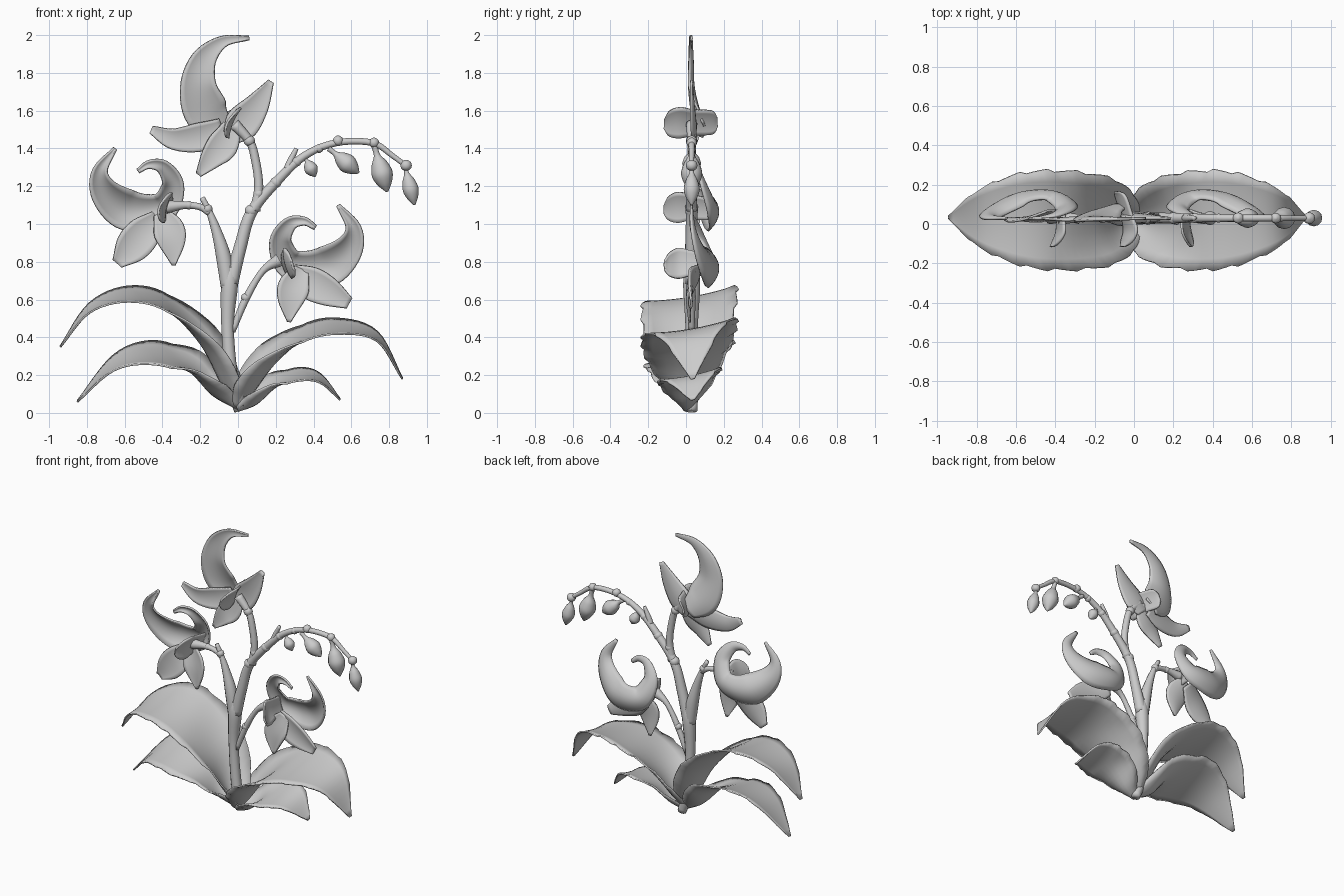
import bpy
import bmesh
import math
from mathutils import Vector

cube = bpy.data.objects.get("Cube")
if cube:
    bpy.data.objects.remove(cube, do_unlink=True)

GREY = (0.6, 0.6, 0.6, 1)
mat = bpy.data.materials.new("plain grey")
mat.use_nodes = True
mat.diffuse_color = GREY
mat.node_tree.nodes["Principled BSDF"].inputs["Base Color"].default_value = GREY
Y = Vector((0, 1, 0))
Z = Vector((0, 0, 1))


def smooth_path(points, steps):
    """Catmull-Rom path through (x, y, z, width) points: position, tangent, width."""
    pts = [Vector(p) for p in points]
    pts = [2 * pts[0] - pts[1]] + pts + [2 * pts[-1] - pts[-2]]
    out = []
    for i in range(1, len(pts) - 2):
        a, b, c, d = pts[i - 1:i + 3]
        for k in range(steps + (i == len(pts) - 3)):
            t = k / steps
            out.append((2 * b + (c - a) * t + (2 * a - 5 * b + 4 * c - d) * t * t
                        + (3 * b - a - 3 * c + d) * t ** 3) / 2)
    last = len(out) - 1
    return [(p.xyz, (out[min(i + 1, last)] - out[max(i - 1, 0)]).xyz.normalized(), max(p.w, 0.003))
            for i, p in enumerate(out)]


def skin(name, rows, closed):
    """Join rows of positions into a smooth surface, capped when closed."""
    bm = bmesh.new()
    grid = [[bm.verts.new(p) for p in row] for row in rows]
    n = len(rows[0])
    for r, s in zip(grid, grid[1:]):
        for j in range(n if closed else n - 1):
            k = (j + 1) % n
            bm.faces.new((r[j], r[k], s[k], s[j]))
    if closed:
        bm.faces.new(grid[0])
        bm.faces.new(grid[-1])
    bmesh.ops.recalc_face_normals(bm, faces=bm.faces)
    mesh = bpy.data.meshes.new(name)
    bm.to_mesh(mesh)
    bm.free()
    mesh.materials.append(mat)
    mesh.shade_smooth()
    obj = bpy.data.objects.new(name, mesh)
    bpy.context.collection.objects.link(obj)
    return obj


def thicken(obj, thickness):
    mod = obj.modifiers.new("thickness", "SOLIDIFY")
    mod.thickness = thickness
    mod.offset = 0


def stem(name, points, steps=5, sides=12):
    """Round stalk through (x, z, radius) points."""
    rows = []
    for p, t, r in smooth_path([(x, .03, z, r) for x, z, r in points], steps):
        u = t.cross(Y).normalized()
        rows.append([p + r * (math.cos(a) * u + math.sin(a) * Y)
                     for a in (math.tau * j / sides for j in range(sides))])
    skin(name, rows, True)


def petal(name, points, lift, side=None):
    """Petal cupped towards the front; lies in the xz plane when side is None."""
    rows = []
    for p, t, w in smooth_path(points, 6):
        across = side or t.cross(Y).normalized()
        normal = across.cross(t) if side else -Y
        rows.append([p + across * w * s + normal * lift * w * s * s
                     for s in (j / 4 for j in range(-4, 5))])
    thicken(skin(name, rows, False), .012)


def leaf(name, keel, tilt):
    """Arching leaf: clasps the stem at its base, flattens outwards, front edge lower."""
    path = smooth_path([(x, 0, z, w) for x, z, w in keel], 6)
    rows = []
    for i, (p, t, w) in enumerate(path):
        normal = Y.cross(t)
        if normal.z < 0:
            normal = -normal
        f = i / (len(path) - 1)
        lift = .08 + 1.15 * max(0, 1 - 2 * f) ** 1.2
        row = []
        for j in range(-4, 5):
            s = j / 4
            reach = w * (1 - .08 * (i % 4) / 4) if abs(j) == 4 else w
            row.append(p + Y * (reach * s + .035 * f) + normal * lift * w * s * s
                       + Z * tilt * w * s * min(1, 3 * f))
        rows.append(row)
    thicken(skin(name, rows, False), .01)


# Broad arching leaves
leaf("upper_right_side_leaf", [(0, .02, .03), (-.08, .14, .13), (-.2, .37, .23), (-.38, .56, .26),
                               (-.58, .61, .24), (-.78, .545, .15), (-.94, .35, .01)], .17)
leaf("lower_right_side_leaf", [(0, .02, .02), (-.14, .1, .14), (-.27, .24, .22), (-.45, .3, .24),
                               (-.65, .255, .16), (-.85, .06, .01)], .26)
leaf("upper_left_side_leaf", [(0, .02, .03), (.08, .11, .14), (.2, .27, .23), (.35, .4, .26),
                              (.53, .44, .24), (.73, .395, .15), (.87, .18, .01)], .17)
leaf("lower_left_side_leaf", [(0, .01, .02), (.1, .05, .1), (.21, .15, .16), (.32, .19, .17),
                              (.43, .175, .12), (.54, .07, .01)], .2)

# Stems and branches
stem("main_stem", [(.01, .01, .03), (-.03, .15, .035), (-.055, .45, .033), (-.045, .68, .045), (-.04, .78, .03)])
stem("sheath_branch", [(-.05, .66, .04), (-.075, .82, .04), (-.11, .95, .028), (-.15, 1.06, .018), (-.19, 1.14, .014)])
stem("arching_branch", [(-.04, .68, .04), (.01, .87, .034), (.07, 1.06, .03), (.2, 1.22, .026), (.35, 1.36, .021),
                        (.52, 1.43, .018), (.71, 1.43, .017), (.82, 1.36, .014), (.9, 1.3, .013)])
stem("top_flower_stalk", [(.09, 1.07, .028), (.11, 1.2, .024), (.09, 1.35, .023), (.06, 1.44, .023), (-.02, 1.53, .03)])
stem("right_flower_stalk", [(-.15, 1.06, .02), (-.2, 1.09, .018), (-.28, 1.1, .02), (-.38, 1.09, .035)])
stem("left_flower_stalk", [(-.03, .43, .016), (.04, .6, .02), (.13, .75, .018), (.22, .81, .035)])
stem("branch_stub", [(.26, 1.29, .02), (.28, 1.34, .017), (.31, 1.4, .011)])

# Knuckles along the stems
for x, z, r in [(.07, 1.07, .034), (.2, 1.22, .03), (.31, 1.33, .026), (.43, 1.4, .023), (.53, 1.44, .028),
                (.72, 1.43, .027), (.89, 1.31, .03), (.11, 1.16, .028), (.06, 1.44, .03), (.04, .61, .024),
                (-.16, 1.08, .025), (-.26, 1.1, .022)]:
    stem("stem_knuckle", [(x, z - r, .006), (x, z - r * .6, r * .8), (x, z, r), (x, z + r * .6, r * .8), (x, z + r, .006)])

# Hanging buds on short stalks
for start, end, r in [((.35, 1.36), (.41, 1.25), .036), ((.48, 1.4), (.64, 1.27), .05),
                      ((.72, 1.42), (.79, 1.17), .056), ((.88, 1.32), (.935, 1.1), .042)]:
    a, b = Vector(start), Vector(end)
    profile = [(0, .3), (.22, .3), (.4, .75), (.62, 1), (.82, .7), (1, .1)]
    stem("flower_bud", [(*a.lerp(b, f), r * k) for f, k in profile])

# Flower parts, listed for the flower on the right side
crescent = [(-.53, .03, 1.28, .01), (-.47, .035, 1.315, .02), (-.395, .06, 1.3, .035), (-.345, .105, 1.21, .055),
            (-.385, .155, 1.1, .075), (-.48, .17, 1.065, .09), (-.6, .15, 1.08, .105),
            (-.705, .09, 1.17, .075), (-.73, .045, 1.28, .038), (-.65, .03, 1.4, .008)]
wing = [(-.42, .07, 1.03, .05), (-.5, .04, .95, .09), (-.57, .03, .87, .085), (-.64, .03, .79, .03)]
drop = [(-.41, .05, 1.06, .04), (-.37, .03, .98, .08), (-.35, .02, .9, .07), (-.34, .02, .78, .008)]
lip = [(-.37, .14, 1.08, .06), (-.38, .03, 1.09, .07), (-.385, -.04, 1.09, .085),
       (-.405, -.09, 1.085, .065), (-.42, -.115, 1.08, .025)]


def opposite(points, dx):
    """Mirror a flower part to the lower flower on the other side."""
    return [(dx - x, y, z - .3, w) for x, y, z, w in points]


def flower(prefix, crescent_path, cup, drooping, lip_path, lean):
    petal(f"{prefix}_crescent_petal", crescent_path, cup)
    for path in drooping:
        petal(f"{prefix}_drooping_petal", path, .2)
    petal(f"{prefix}_lip", lip_path, .15, Vector((lean, 0, .95)))


flower("right_flower", crescent, .5, [wing, drop], lip, .25)
flower("left_flower", opposite(crescent, -.12), .5,
       [[(.28, .07, .74, .05), (.38, .04, .69, .085), (.48, .03, .64, .075), (.59, .03, .58, .03)],
        opposite(drop, -.07)], opposite(lip, -.13), -.25)
flower("top_flower",
       [(-.08, .1, 1.5, .06), (-.165, .07, 1.59, .115), (-.21, .04, 1.73, .095),
        (-.18, .035, 1.87, .065), (-.08, .03, 1.965, .03), (.06, .03, 1.985, .01)], .25,
       [[(-.08, .07, 1.5, .06), (-.2, .05, 1.46, .075), (-.34, .03, 1.45, .055), (-.46, .03, 1.5, .02)],
        [(-.03, .05, 1.52, .05), (-.08, .04, 1.42, .08), (-.14, .03, 1.35, .06), (-.21, .03, 1.26, .015)],
        [(-.04, .05, 1.46, .05), (.02, .05, 1.53, .09), (.1, .04, 1.63, .065), (.175, .03, 1.755, .015)]],
       [(-.09, .165, 1.54, .025), (-.075, .135, 1.54, .065), (-.045, .04, 1.54, .07), (-.03, -.03, 1.54, .085),
        (-.045, -.085, 1.535, .07), (-.06, -.115, 1.53, .025)], .4)
